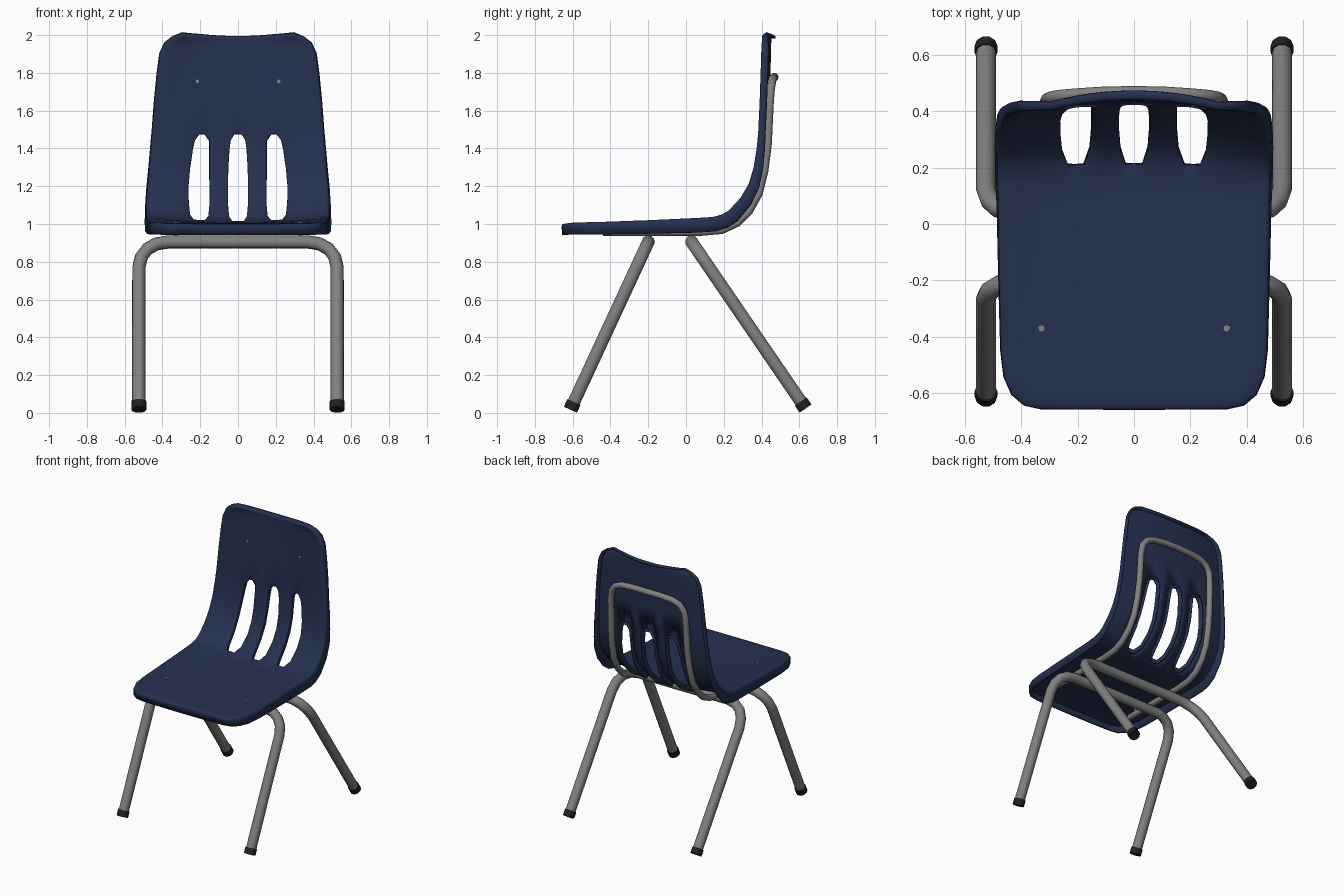
import bpy, bmesh, math
from mathutils import Vector

if "Cube" in bpy.data.objects:
    bpy.data.objects.remove(bpy.data.objects["Cube"])


def material(name, rgb):
    m = bpy.data.materials.new(name)
    m.diffuse_color = (*rgb, 1)
    m.use_nodes = True
    m.node_tree.nodes["Principled BSDF"].inputs["Base Color"].default_value = m.diffuse_color
    return m


NAVY = material("navy plastic", (0.018, 0.030, 0.078))
STEEL = material("grey steel", (0.22, 0.22, 0.22))
BLACK = material("black rubber", (0.015, 0.015, 0.015))


def finish(ob, mat, angle=45):
    ob.data.materials.clear()
    ob.data.materials.append(mat)
    bpy.ops.object.select_all(action='DESELECT')
    ob.select_set(True)
    bpy.context.view_layer.objects.active = ob
    bpy.ops.object.shade_smooth_by_angle(angle=math.radians(angle))


def tube(name, pts, r, mat=STEEL):
    cu = bpy.data.curves.new(name, 'CURVE')
    cu.dimensions = '3D'
    cu.bevel_depth, cu.bevel_resolution, cu.use_fill_caps = r, 3, True
    sp = cu.splines.new('POLY')
    sp.points.add(len(pts) - 1)
    for p, co in zip(sp.points, pts):
        p.co = (*co, 1)
    ob = bpy.data.objects.new(name, cu)
    bpy.context.collection.objects.link(ob)
    bpy.ops.object.select_all(action='DESELECT')
    ob.select_set(True)
    bpy.context.view_layer.objects.active = ob
    bpy.ops.object.convert(target='MESH')
    finish(bpy.context.object, mat)


def mirrored(half):
    """Full path from a half path that runs from the middle out to +x."""
    return [(-x, y, z) for x, y, z in reversed(half)] + [p for p in half if p[0] > 0]


# Shell rows from the seat front to the top of the back: y, z, half width, dish, rim depth
ROWS = [
    (-.648, 1.000, .330, 0, .058), (-.635, 1.003, .385, .002, .060),
    (-.600, 1.007, .425, .004, .062), (-.540, 1.009, .450, .007, .064),
    (-.450, 1.011, .460, .010, .066), (-.200, 1.020, .465, .015, .072),
    (.060, 1.032, .468, .025, .078), (.140, 1.037, .470, .033, .078),
    (.190, 1.050, .470, .038, .078), (.228, 1.073, .470, .041, .075),
    (.290, 1.140, .468, .044, .068), (.333, 1.215, .463, .044, .060),
    (.358, 1.300, .455, .042, .052), (.374, 1.400, .447, .040, .045),
    (.379, 1.450, .443, .040, .042), (.382, 1.482, .440, .040, .040),
    (.390, 1.650, .427, .040, .040), (.395, 1.800, .412, .040, .040),
    (.398, 1.900, .398, .040, .040), (.400, 1.950, .375, .039, .038),
    (.403, 1.975, .340, .037, .036), (.405, 1.988, .290, .035, .034)]
# Slot edges by row: half width of the middle slot, inner and outer x of the side slot
SLOT = {8: (.032, .175, .235), 9: (.052, .152, .258), 10: (.058, .145, .265),
        11: (.058, .145, .266), 12: (.056, .146, .258), 13: (.050, .146, .243),
        14: (.043, .148, .231), 15: (.022, .172, .205)}


def build_shell():
    bm = bmesh.new()
    grid, depth = [], {}
    for r, (y, z, w, dish, d) in enumerate(ROWS):
        a, b = ROWS[max(r - 1, 0)], ROWS[min(r + 1, len(ROWS) - 1)]
        back = Vector((0, b[1] - a[1], a[0] - b[0])).normalized()
        c, i, o = SLOT.get(r, (.055, .148, .255))
        half = [c, (c + i) / 2, i, (i + o) / 2, o, o + (w - o) * .4, o + (w - o) * .75, w]
        row = []
        for x in [-v for v in reversed(half)] + [0] + half:
            v = bm.verts.new(Vector((x, y, z)) + back * dish * (1 - (x / w) ** 2))
            row.append(v)
        grid.append(row)
    n = len(grid[0])
    for r, row in enumerate(grid):
        for k, v in enumerate(row):
            outer = r in (0, len(grid) - 1) or k in (0, n - 1)
            depth[v] = (ROWS[r][4], .012) if outer else (.035, .005)
    mid = n // 2
    holes = {mid - 1, mid, mid + 3, mid + 4, mid - 4, mid - 5}
    for r in range(len(grid) - 1):
        for k in range(n - 1):
            if 8 <= r < 15 and k in holes:
                continue
            bm.faces.new((grid[r][k], grid[r][k + 1], grid[r + 1][k + 1], grid[r + 1][k]))
    bm.normal_update()
    # Rims turned backwards round the outside and round each slot
    edges = [e for e in bm.edges if len(e.link_faces) == 1]
    out = {}
    for e in edges:
        f = e.link_faces[0]
        a, b = e.verts
        side = (b.co - a.co).cross(f.normal).normalized()
        if side.dot((a.co + b.co) / 2 - f.calc_center_median()) < 0:
            side = -side
        for v in (a, b):
            out[v] = out.get(v, Vector()) + side
    ring = {}
    for v, s in out.items():
        d, lip = depth[v]
        s, nrm = s.normalized(), v.normal.copy()
        ring[v] = [v, bm.verts.new(v.co + s * lip * .7 - nrm * lip * .3),
                   bm.verts.new(v.co + s * lip - nrm * lip),
                   bm.verts.new(v.co + s * lip - nrm * d)]
    for e in edges:
        a, b = e.verts
        for j in range(3):
            bm.faces.new((ring[a][j], ring[b][j], ring[b][j + 1], ring[a][j + 1]))
    bmesh.ops.recalc_face_normals(bm, faces=bm.faces)
    bm.faces.ensure_lookup_table()
    if bm.faces[n * 4].normal.z < 0:
        bmesh.ops.reverse_faces(bm, faces=bm.faces)
    me = bpy.data.meshes.new("seat_shell")
    bm.to_mesh(me)
    bm.free()
    ob = bpy.data.objects.new("seat_shell", me)
    bpy.context.collection.objects.link(ob)
    finish(ob, NAVY, 50)
    sol = ob.modifiers.new("thickness", 'SOLIDIFY')
    sol.thickness, sol.offset = .012, -1


build_shell()

# Leg hoops: a bar under the seat bent down into two splayed legs, with rubber feet
for name, y_top, y_foot, z_foot in (("front", -.20, -.612, .017), ("rear", .03, .633, .023)):
    z_top = .905

    def leg_point(x, z):
        return (x, y_top + (y_foot - y_top) * (z_top - z) / (z_top - z_foot), z)

    half = [leg_point(x, z) for x, z in (
        (0, z_top), (.37, z_top), (.43, .895), (.48, .868), (.512, .825),
        (.525, .77), (.525, z_foot + .01))]
    tube(name + "_legs", mirrored(half), .035)
    end, up = Vector(leg_point(.525, z_foot)), Vector(leg_point(.525, .5))
    top = end + (up - end).normalized() * .045
    for s, label in ((-1, "left"), (1, "right")):
        tube(f"{name}_{label}_foot", [(s * p.x, p.y, p.z) for p in (end, top)], .040, BLACK)

# Support hoop behind the back, running under the seat
tube("back_support", mirrored([
    (0, .468, 1.778), (.12, .465, 1.776), (.21, .459, 1.768), (.265, .454, 1.745),
    (.298, .448, 1.70), (.308, .443, 1.63), (.313, .433, 1.42), (.318, .415, 1.28),
    (.323, .385, 1.16), (.327, .335, 1.07), (.33, .27, 1.005), (.33, .19, .968),
    (.33, .08, .958), (.33, -.44, .957)]), .022)

# Rivets through the back and the seat
for s, label in ((-1, "left"), (1, "right")):
    tube(f"back_rivet_{label}", [(s * .215, .419, 1.755), (s * .215, .455, 1.755)], .010)
    tube(f"seat_rivet_{label}", [(s * .328, -.37, 1.014), (s * .328, -.37, .96)], .013)
